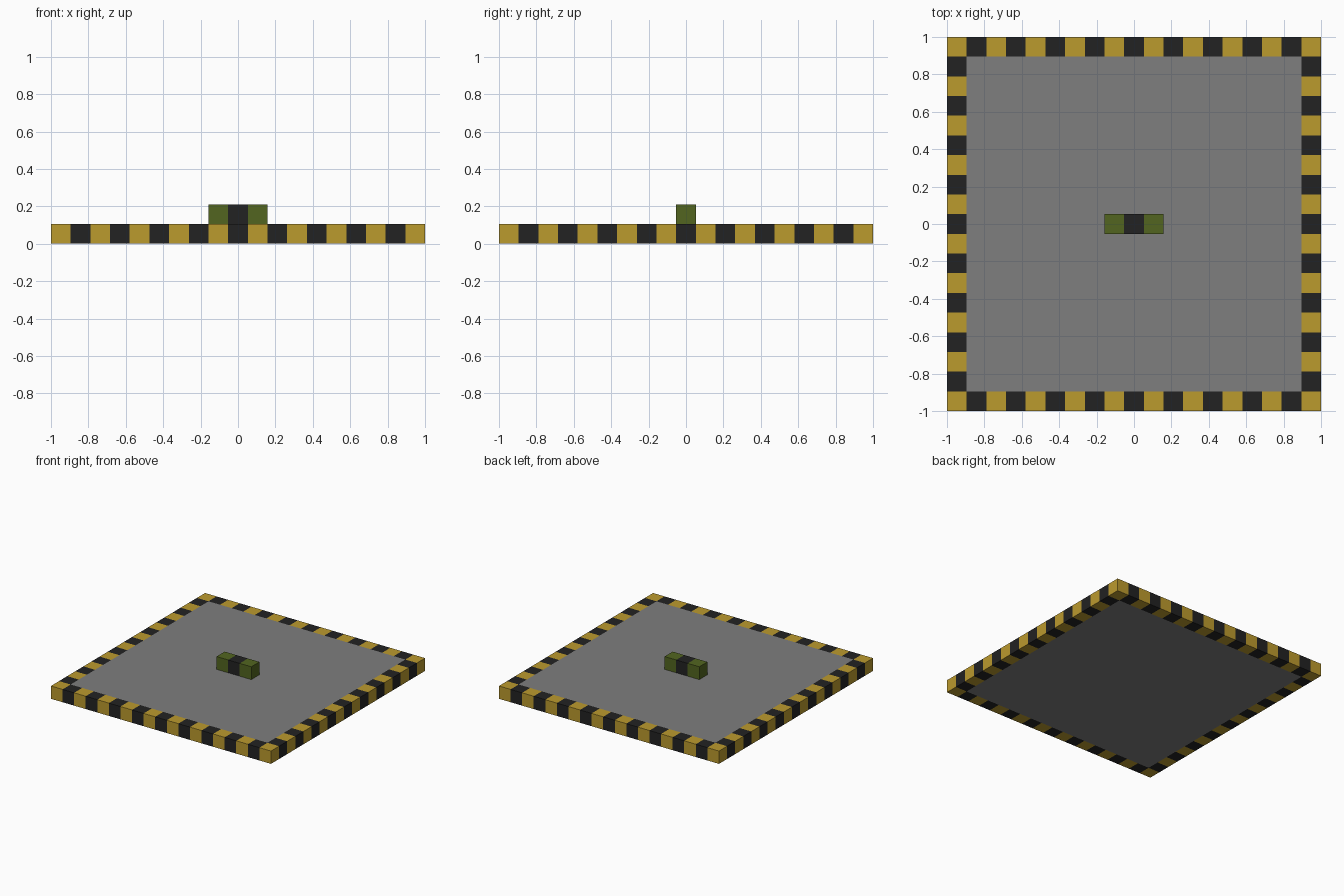
import bpy, bmesh
from mathutils import Vector

if "Cube" in bpy.data.objects:
    bpy.data.objects.remove(bpy.data.objects["Cube"], do_unlink=True)

COUNT = 19              # stripes along each side
CELL = 2 / COUNT        # stripe length, also the slab thickness


def material(name, rgb):
    mat = bpy.data.materials.new(name)
    mat.use_nodes = True
    mat.diffuse_color = (*rgb, 1)
    bsdf = next(n for n in mat.node_tree.nodes if n.type == 'BSDF_PRINCIPLED')
    bsdf.inputs["Base Color"].default_value = (*rgb, 1)
    return mat


gold = material("hazard_gold", (0.5, 0.325, 0.027))
black = material("hazard_black", (0.016, 0.016, 0.016))
grey = material("panel_grey", (0.21, 0.21, 0.21))
green = material("block_green", (0.085, 0.13, 0.014))


def celled_box(name, cells, base_z, mats, rule):
    """Box of whole cells, cut along x and y, coloured by a rule on face centres."""
    bm = bmesh.new()
    bmesh.ops.create_cube(bm, size=1)
    for v in bm.verts:
        v.co = Vector([v.co[i] * cells[i] * CELL for i in range(3)])
        v.co.z += base_z + cells[2] * CELL / 2
    for axis in range(2):
        normal = Vector((axis == 0, axis == 1, 0))
        for k in range(1, cells[axis]):
            bmesh.ops.bisect_plane(bm, geom=bm.verts[:] + bm.edges[:] + bm.faces[:],
                                   plane_co=normal * (k - cells[axis] / 2) * CELL,
                                   plane_no=normal)
    for f in bm.faces:
        f.material_index = rule(f.calc_center_median())
    # Merge each flat panel back into one face
    for side in (1, -1):
        panel = [f for f in bm.faces if f.material_index == 2 and f.normal.z * side > 0.5]
        if panel:
            bmesh.ops.dissolve_faces(bm, faces=panel, use_verts=False)
    mesh = bpy.data.meshes.new(name)
    bm.to_mesh(mesh)
    bm.free()
    for m in mats:
        mesh.materials.append(m)
    obj = bpy.data.objects.new(name, mesh)
    bpy.context.collection.objects.link(obj)
    return obj


def slab_rule(c):
    # Grey inside the border, alternating stripes on the border
    if max(abs(c.x), abs(c.y)) < 1 - CELL:
        return 2
    column, row = (min(int((p + 1) / CELL), COUNT - 1) for p in (c.x, c.y))
    return (column + row) % 2


def block_rule(c):
    return 1 if abs(c.x) < CELL / 2 else 0


# Square slab with the striped border
celled_box("platform_slab", (COUNT, COUNT, 1), 0, (gold, black, grey), slab_rule)

# Small centre block with a dark band
celled_box("centre_block", (3, 1, 1), CELL, (green, black), block_rule)
